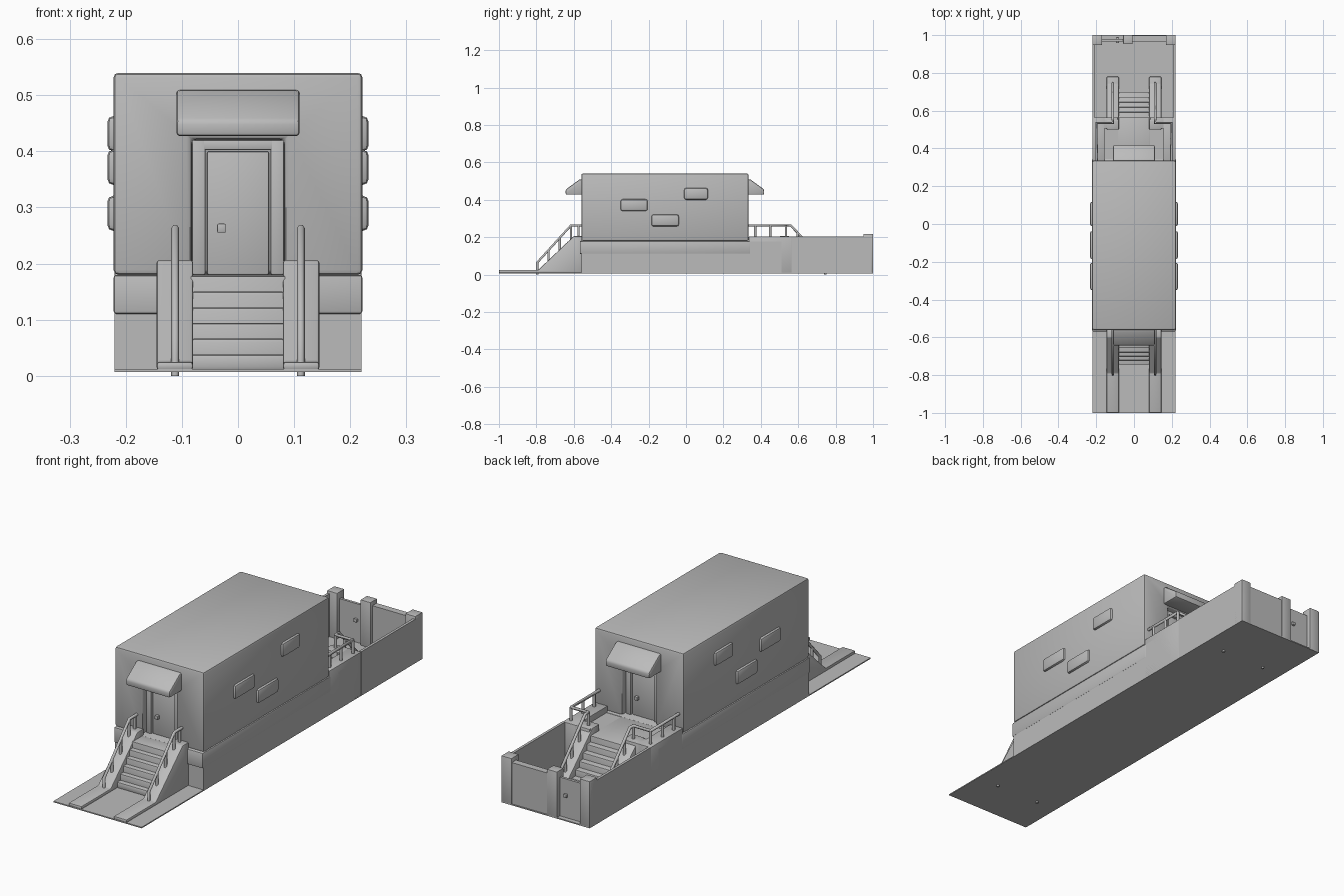
import bpy
import bmesh
from math import radians
from mathutils import Vector

cube = bpy.data.objects.get("Cube")
if cube:
    bpy.data.objects.remove(cube, do_unlink=True)

grey = bpy.data.materials.new("plain grey")
grey.use_nodes = True
colour = (0.5, 0.5, 0.5, 1)
grey.diffuse_color = colour
grey.node_tree.nodes["Principled BSDF"].inputs["Base Color"].default_value = colour


def activate(obj):
    bpy.ops.object.select_all(action="DESELECT")
    obj.select_set(True)
    bpy.context.view_layer.objects.active = obj


def add_mesh(name, bm):
    bmesh.ops.recalc_face_normals(bm, faces=bm.faces)
    mesh = bpy.data.meshes.new(name)
    bm.to_mesh(mesh)
    bm.free()
    mesh.materials.append(grey)
    obj = bpy.data.objects.new(name, mesh)
    bpy.context.collection.objects.link(obj)
    return obj


def soften(obj, width, segments=2):
    mod = obj.modifiers.new("soft edges", "BEVEL")
    mod.width = width
    mod.segments = segments
    mod.limit_method = "ANGLE"
    activate(obj)
    bpy.ops.object.modifier_apply(modifier=mod.name)
    bpy.ops.object.shade_smooth_by_angle(angle=radians(35))
    return obj


def box(name, x, y, z, bevel=0.0):
    """Box from (min, max) ranges."""
    bm = bmesh.new()
    bmesh.ops.create_cube(bm, size=1)
    for v in bm.verts:
        v.co = [(r[0] + r[1]) / 2 + c * (r[1] - r[0]) for c, r in zip(v.co, (x, y, z))]
    obj = add_mesh(name, bm)
    return soften(obj, bevel) if bevel else obj


def span(a, b, s):
    """Range from a to b, mirrored when s is -1."""
    return sorted((a * s, b * s))


def prism(name, profile, x, s, bevel):
    """Extrude a (distance, height) profile across an x range; s picks front or back."""
    bm = bmesh.new()
    face = bm.faces.new([bm.verts.new((x[0], s * d, z)) for d, z in profile])
    grown = bmesh.ops.extrude_face_region(bm, geom=[face])["geom"]
    verts = [g for g in grown if isinstance(g, bmesh.types.BMVert)]
    bmesh.ops.translate(bm, verts=verts, vec=(x[1] - x[0], 0, 0))
    return soften(add_mesh(name, bm), bevel)


def tube(name, lines, radius):
    """Round bars along polylines, as one mesh."""
    curve = bpy.data.curves.new(name, "CURVE")
    curve.dimensions = "3D"
    curve.bevel_depth = radius
    curve.bevel_resolution = 1
    curve.use_fill_caps = True
    for line in lines:
        spline = curve.splines.new("POLY")
        spline.points.add(len(line) - 1)
        for p, co in zip(spline.points, line):
            p.co = (*co, 1)
    curve.materials.append(grey)
    obj = bpy.data.objects.new(name, curve)
    bpy.context.collection.objects.link(obj)
    activate(obj)
    bpy.ops.object.convert(target="MESH")


GROUND = 0.01
FRONT, BACK = -0.56, 0.335

# Ground sheet and house body with a doorway alcove at each end
box("ground_sheet", (-0.22, 0.22), (-1, 1), (0.007, GROUND + 0.002))
house = box("house_body", (-0.222, 0.222), (FRONT, BACK), (0.18, 0.54))
for wall in (FRONT, BACK):
    cutter = box("alcove_cutter", (-0.083, 0.083), (wall - 0.04, wall + 0.04), (0.1, 0.422))
    mod = house.modifiers.new("alcove", "BOOLEAN")
    mod.operation = "DIFFERENCE"
    mod.solver = "EXACT"
    mod.object = cutter
    activate(house)
    bpy.ops.object.modifier_apply(modifier=mod.name)
    bpy.data.objects.remove(cutter, do_unlink=True)
soften(house, 0.009)

# Plinth with a rounded band round its upper part
box("plinth", (-0.22, 0.22), (FRONT, BACK), (GROUND, 0.175))
box("plinth_band", (-0.222, 0.222), (FRONT - 0.008, BACK + 0.01), (0.11, 0.18), 0.006)

# Side windows, the same on both sides
WINDOWS = [(-0.35, -0.205, 0.34), (-0.185, -0.038, 0.258), (-0.01, 0.117, 0.4)]
for side, s in (("left", 1), ("right", -1)):
    for i, (a, b, z) in enumerate(WINDOWS):
        box(f"{side}_window_{i + 1}", span(0.2, 0.233, s), (a, b), (z, z + 0.063), 0.011)

# Doors, frames, knobs and canopies at both ends
for end, s, wall in (("front", -1, 0.56), ("back", 1, 0.335)):
    box(f"{end}_door", (-0.055, 0.055), span(wall - 0.045, wall - 0.032, s), (0.18, 0.4), 0.003)
    for x in (-0.07, 0.07):
        box(f"{end}_door_jamb", (x - 0.012, x + 0.012),
            span(wall - 0.045, wall - 0.024, s), (0.18, 0.42), 0.003)
    box(f"{end}_door_lintel", (-0.082, 0.082),
        span(wall - 0.045, wall - 0.024, s), (0.402, 0.42), 0.003)
    box(f"{end}_door_knob", span(0.022, 0.037, s),
        span(wall - 0.035, wall - 0.018, s), (0.255, 0.271), 0.002)
    d = wall
    prism(f"{end}_canopy", [(d - 0.01, 0.427), (d - 0.01, 0.511), (d + 0.01, 0.508),
                            (d + 0.083, 0.455), (d + 0.083, 0.427)], (-0.11, 0.11), s, 0.007)


def staircase(end, s, start, step_start, tread, side_start, slope_start, toe):
    # Landing and stacked steps with rounded nosings
    box(f"{end}_landing", (-0.085, 0.085), span(start, step_start, s), (GROUND, 0.178), 0.004)
    for i in range(1, 6):
        box(f"{end}_step_{i}", (-0.085, 0.085), span(start, step_start + tread * i, s),
            (GROUND, 0.178 - 0.028 * i), 0.006)
    # Sloping side walls with a flat toe
    profile = [(side_start, GROUND), (side_start, 0.206), (slope_start, 0.206),
               (slope_start + 0.19, 0.025), (toe, 0.025), (toe, GROUND)]
    for m in (1, -1):
        prism(f"{end}_stair_wall", profile, span(0.08, 0.145, m), s, 0.005)


staircase("front", -1, 0.55, 0.635, 0.022, 0.555, 0.6, 1)
staircase("back", 1, 0.33, 0.565, 0.027, 0.5, 0.55, 0.78)

# Wide back landing with kerbs
box("back_landing_block", (-0.22, 0.22), (0.33, 0.51), (GROUND, 0.177))
for m in (1, -1):
    box("back_landing_kerb", span(0.155, 0.22, m), (0.335, 0.565), (GROUND, 0.205), 0.004)
    box("back_landing_return", span(0.085, 0.16, m), (0.505, 0.565), (GROUND, 0.205), 0.004)

# Handrails with upright bars
RAIL = 0.263
for m, side in ((1, "left"), (-1, "right")):
    x = 0.112 * m
    top, low = Vector((x, -0.615, RAIL)), Vector((x, -0.795, 0.065))
    lines = [[(x, -0.56, RAIL), top, low, (x, -0.795, 0)]]
    for t in (0, 0.33, 0.67):
        p = top.lerp(low, t)
        lines.append([p, (x, p.y, p.z - 0.08)])
    lines.append([(x, -0.575, RAIL), (x, -0.575, 0.2)])
    tube(f"front_{side}_handrail", lines, 0.007)

    xo = 0.198 * m
    top, low = Vector((x, 0.56, RAIL)), Vector((x, 0.745, 0.065))
    lines = [[(xo, 0.335, RAIL), (xo, 0.535, RAIL), (x, 0.535, RAIL), top, low, (x, 0.745, 0)]]
    for t in (0.2, 0.5, 0.75):
        p = top.lerp(low, t)
        lines.append([p, (x, p.y, p.z - 0.08)])
    for px, py in ((xo, 0.37), (xo, 0.45), (xo, 0.535), (x, 0.535)):
        lines.append([(px, py, RAIL), (px, py, 0.19)])
    tube(f"back_{side}_handrail", lines, 0.007)

# Yard walls, posts and gate
for m, side in ((1, "left"), (-1, "right")):
    box(f"yard_{side}_wall", span(0.208, 0.22, m), (0.565, 0.99), (GROUND, 0.205))
    box(f"yard_{side}_post", span(0.17, 0.22, m), (0.948, 1), (GROUND, 0.217), 0.002)
box("yard_back_wall", (-0.02, 0.19), (0.967, 0.997), (GROUND, 0.198))
box("gate_post", (-0.057, -0.007), (0.953, 1), (GROUND, 0.217), 0.002)
box("gate", (-0.175, -0.05), (0.967, 0.979), (GROUND, 0.186))
box("gate_knob", (-0.095, -0.08), (0.957, 0.989), (0.105, 0.12), 0.002)
